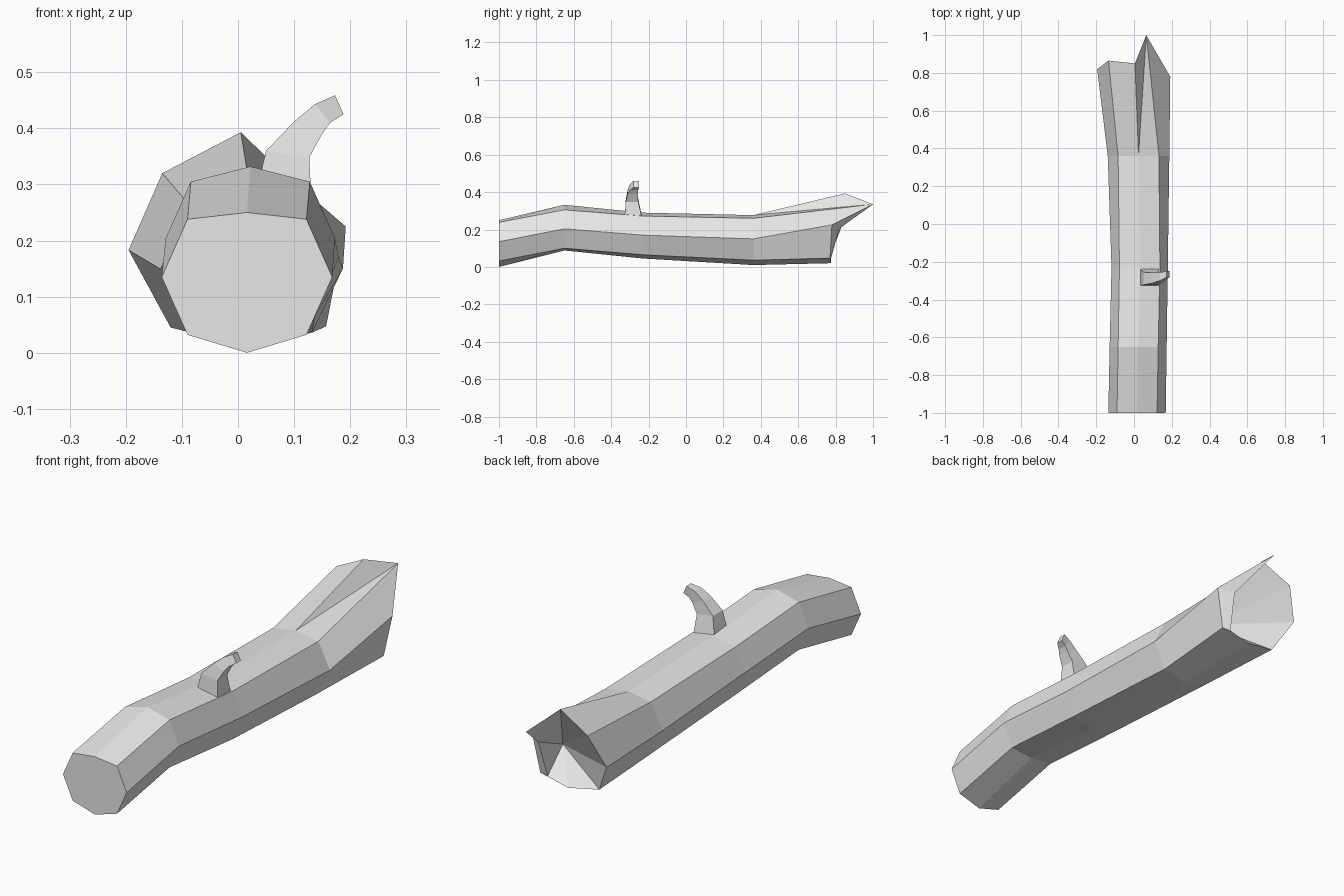
import bpy, bmesh

if "Cube" in bpy.data.objects:
    bpy.data.objects.remove(bpy.data.objects["Cube"])

bark = bpy.data.materials.new("plain_grey")
bark.diffuse_color = (0.8, 0.8, 0.8, 1)
bark.use_nodes = True
bark.node_tree.nodes["Principled BSDF"].inputs["Base Color"].default_value = bark.diffuse_color


def loft(bm, rings):
    """Join successive loops of vertices with quads."""
    for a, b in zip(rings, rings[1:]):
        n = len(a)
        for i in range(n):
            j = (i + 1) % n
            bm.faces.new((a[i], a[j], b[j], b[i]))


def finish(bm, name):
    bmesh.ops.recalc_face_normals(bm, faces=bm.faces)
    mesh = bpy.data.meshes.new(name)
    bm.to_mesh(mesh)
    bm.free()
    mesh.materials.append(bark)
    obj = bpy.data.objects.new(name, mesh)
    bpy.context.collection.objects.link(obj)
    return obj


# Trunk: eight-sided rings, counted from the bottom round by the right side
# y, centre x, half width, shoulder half width, heights bottom to top
stations = [
    (-1.00, 0.016, 0.152, 0.106, (0.000, 0.032, 0.135, 0.238, 0.250)),
    (-0.65, 0.022, 0.151, 0.106, (0.088, 0.100, 0.204, 0.305, 0.332)),
    (-0.23, 0.030, 0.149, 0.107, (0.045, 0.065, 0.170, 0.272, 0.290)),
    (0.36, 0.024, 0.163, 0.108, (0.010, 0.036, 0.150, 0.260, 0.277)),
]
bm = bmesh.new()
rings = []
for y, cx, w, s, (z0, z1, z2, z3, z4) in stations:
    pts = [(0, z0), (s, z1), (w, z2), (s, z3), (0, z4), (-s, z3), (-w, z2), (-s, z1)]
    rings.append([bm.verts.new((cx + x, y, z)) for x, z in pts])
bm.faces.new(rings[0])
loft(bm, rings)

# Broken end: jagged rim with a tall splinter, and a notch sunk into the wood
rim = [(0.02, 0.775, 0.02), (0.157, 0.77, 0.047), (0.192, 0.78, 0.225),
       (0.065, 1.0, 0.335), (0.005, 0.85, 0.393), (-0.135, 0.865, 0.32),
       (-0.195, 0.82, 0.183), (-0.12, 0.763, 0.045)]
e = [bm.verts.new(p) for p in rim]
lip = bm.verts.new((0.132, 0.82, 0.205))
foot = bm.verts.new((0.118, 0.775, 0.045))
notch = bm.verts.new((0.14, 0.64, 0.125))
last = rings[-1]
for i in range(8):
    j = (i + 1) % 8
    if i == 0:
        bm.faces.new((last[0], last[1], e[1], foot, e[0]))
    elif i == 3:
        bm.faces.new((last[3], last[4], e[3]))
        bm.faces.new((last[4], e[4], e[3]))
    else:
        bm.faces.new((last[i], last[j], e[j], e[i]))
for f in [(e[4], e[5], notch), (e[5], e[6], notch), (e[6], e[7], notch),
          (e[7], e[0], notch), (e[0], foot, notch), (foot, lip, notch),
          (lip, e[3], e[4]), (lip, e[4], notch), (e[2], e[3], lip),
          (e[1], e[2], lip, foot)]:
    bm.faces.new(f)
finish(bm, "log_trunk")

# Twig: four-sided stub curving to the right
# left x, left z, right x, right z, front y, back y
sections = [
    (0.025, 0.255, 0.132, 0.245, -0.328, -0.232),
    (0.050, 0.360, 0.127, 0.348, -0.322, -0.255),
    (0.100, 0.412, 0.150, 0.390, -0.312, -0.258),
    (0.137, 0.443, 0.164, 0.410, -0.300, -0.256),
    (0.173, 0.459, 0.188, 0.425, -0.281, -0.250),
]
bm = bmesh.new()
loops = []
for xl, zl, xr, zr, y0, y1 in sections:
    pts = [(xl, y0, zl), (xr, y0, zr), (xr, y1, zr), (xl, y1, zl)]
    loops.append([bm.verts.new(p) for p in pts])
loft(bm, loops)
bm.faces.new(loops[0])
bm.faces.new(loops[-1])
finish(bm, "twig")
